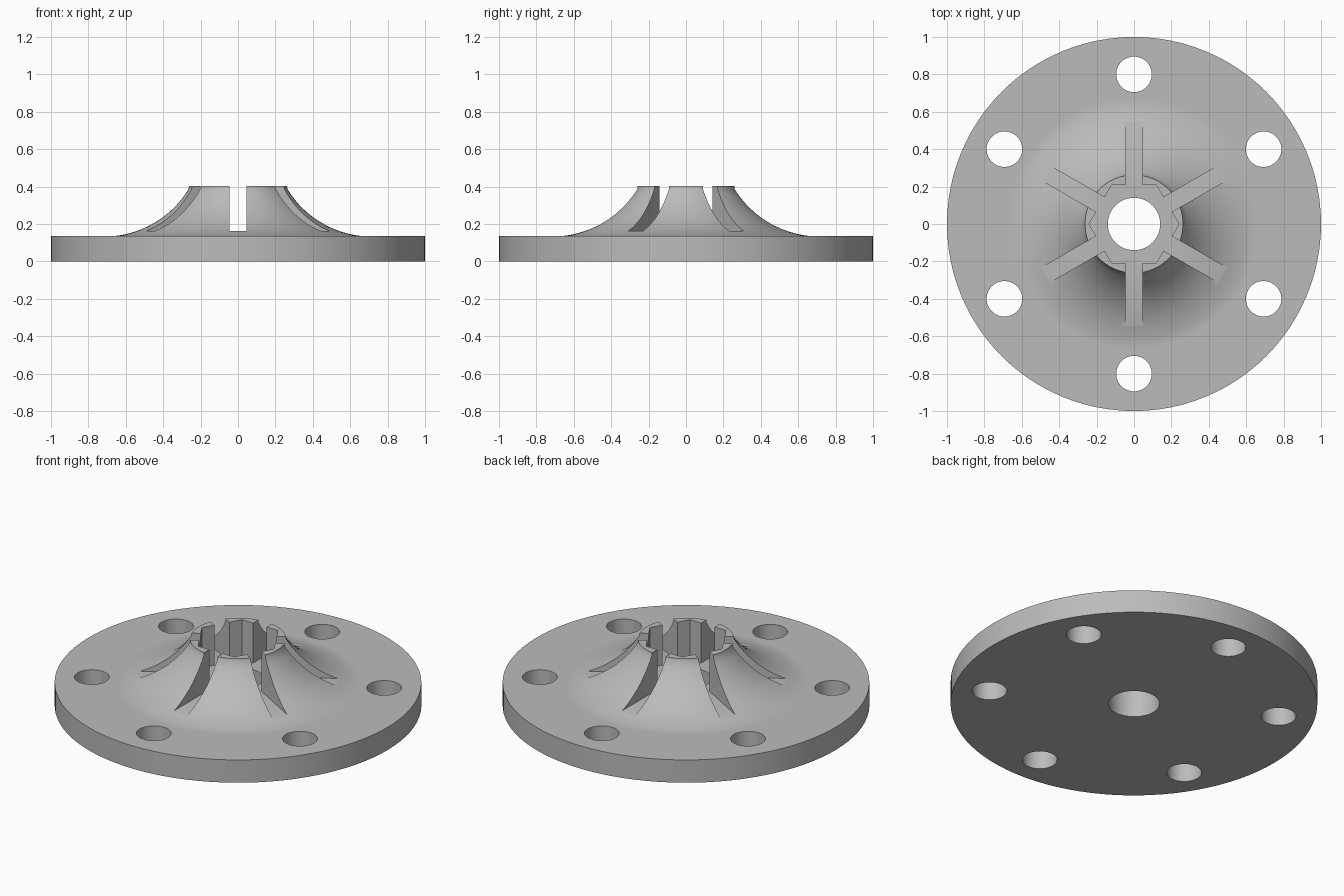
import bpy, bmesh
from math import pi, sin, cos, radians
from mathutils import Matrix, Vector

default = bpy.data.objects.get("Cube")
if default:
    bpy.data.objects.remove(default, do_unlink=True)

BASE_TOP, FLOOR, TOP = 0.137, 0.162, 0.403
SLOT_ANGLES = [radians(30 + 60 * i) for i in range(6)]

grey = bpy.data.materials.new("plain grey")
grey.use_nodes = True
colour = (0.5, 0.5, 0.5, 1)
grey.diffuse_color = colour
grey.node_tree.nodes["Principled BSDF"].inputs["Base Color"].default_value = colour


def make_object(name, bm):
    bmesh.ops.recalc_face_normals(bm, faces=bm.faces)
    mesh = bpy.data.meshes.new(name)
    bm.to_mesh(mesh)
    bm.free()
    obj = bpy.data.objects.new(name, mesh)
    mesh.materials.append(grey)
    bpy.context.collection.objects.link(obj)
    return obj


def prism(name, radius, z0, z1, sides, x=0, y=0, turn=0):
    bm = bmesh.new()
    place = Matrix.Translation((x, y, (z0 + z1) / 2)) @ Matrix.Rotation(turn, 4, "Z")
    bmesh.ops.create_cone(bm, cap_ends=True, segments=sides, radius1=radius,
                          radius2=radius, depth=z1 - z0, matrix=place)
    return make_object(name, bm)


def slot_box(name, angle, length, width, z0, z1):
    bm = bmesh.new()
    place = (Matrix.Rotation(angle, 4, "Z")
             @ Matrix.Translation((length / 2, 0, (z0 + z1) / 2))
             @ Matrix.Diagonal((length, width, z1 - z0, 1)))
    bmesh.ops.create_cube(bm, size=1, matrix=place)
    return make_object(name, bm)


def cut(target, cutter):
    cutter.hide_render = True
    mod = target.modifiers.new("cut", "BOOLEAN")
    mod.operation, mod.solver, mod.object = "DIFFERENCE", "EXACT", cutter
    bpy.context.view_layer.objects.active = target
    bpy.ops.object.modifier_apply(modifier=mod.name)
    bpy.data.objects.remove(cutter, do_unlink=True)


# Flange and flared hub, one revolved profile
profile = [(0.14, 0), (1, 0), (1, BASE_TOP), (0.67, BASE_TOP)]
R, start, end, steps = 0.53, radians(7.2), radians(58.4), 14
for i in range(steps + 1):
    a = start + (end - start) * i / steps
    profile.append((0.65 - R * (sin(a) - sin(start)),
                    BASE_TOP + R * (cos(start) - cos(a))))
profile += [(0.262, TOP), (0.14, TOP)]

bm = bmesh.new()
verts = [bm.verts.new((r, 0, z)) for r, z in profile]
edges = [bm.edges.new((v, verts[i - 1])) for i, v in enumerate(verts)]
bmesh.ops.spin(bm, geom=verts + edges, cent=(0, 0, 0), axis=(0, 0, 1),
               angle=2 * pi, steps=96, use_merge=True)
bmesh.ops.remove_doubles(bm, verts=bm.verts, dist=1e-5)
flange = make_object("flange_hub", bm)

# Hexagonal pocket inside the hub
cut(flange, prism("pocket_cutter", 0.208 / cos(pi / 6), FLOOR, 0.6, 6, turn=pi / 6))

# Radial slots and bolt holes
for a in SLOT_ANGLES:
    cut(flange, slot_box("slot_cutter", a, 0.8, 0.09, FLOOR, 0.6))
    cut(flange, prism("bolt_hole_cutter", 0.095, -0.1, 0.3, 48,
                      0.8 * cos(a), 0.8 * sin(a)))

# Smooth shading with sharp rims
bpy.ops.object.select_all(action="DESELECT")
flange.select_set(True)
bpy.context.view_layer.objects.active = flange
bpy.ops.object.shade_smooth_by_angle(angle=radians(25))
